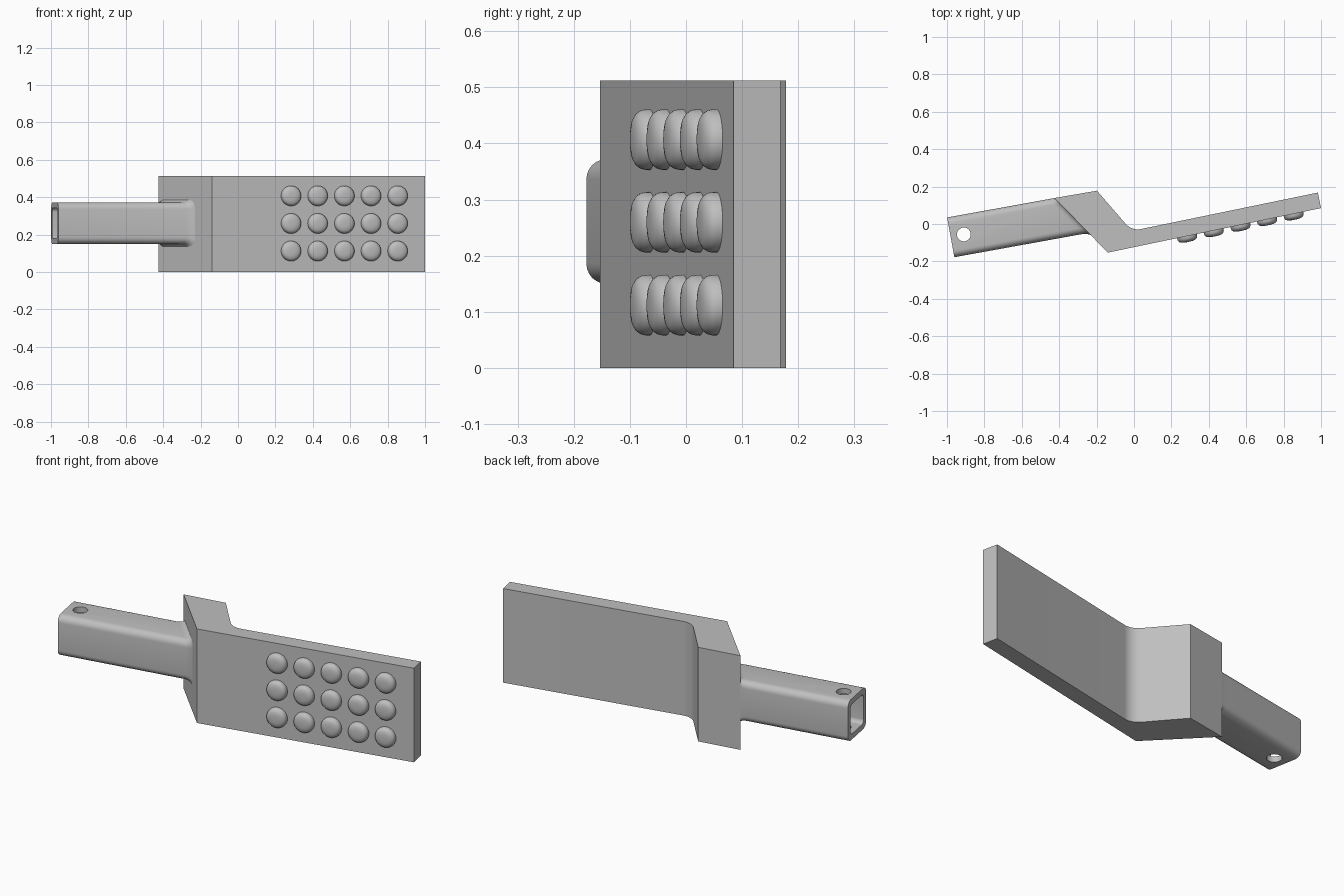
import bpy, bmesh, math
from mathutils import Vector, Matrix

if "Cube" in bpy.data.objects:
    bpy.data.objects.remove(bpy.data.objects["Cube"])

HEIGHT = 0.512
grey = bpy.data.materials.new("light grey")
grey.diffuse_color = (0.52, 0.52, 0.52, 1)
grey.use_nodes = True
grey.node_tree.nodes["Principled BSDF"].inputs["Base Color"].default_value = grey.diffuse_color


def make(name, bm, smooth=30):
    bmesh.ops.recalc_face_normals(bm, faces=bm.faces)
    me = bpy.data.meshes.new(name)
    bm.to_mesh(me)
    bm.free()
    me.materials.append(grey)
    ob = bpy.data.objects.new(name, me)
    bpy.context.collection.objects.link(ob)
    bpy.ops.object.select_all(action='DESELECT')
    ob.select_set(True)
    bpy.context.view_layer.objects.active = ob
    bpy.ops.object.shade_smooth_by_angle(angle=math.radians(smooth))
    return ob


def fillet(prev, corner, nxt, radius, steps=10):
    """Points of an arc that rounds off a 2D corner."""
    a, b = (prev - corner).normalized(), (nxt - corner).normalized()
    half = a.angle(b) / 2
    centre = corner + (a + b).normalized() * radius / math.sin(half)
    t = radius / math.tan(half)
    p, q = corner + a * t - centre, corner + b * t - centre
    return [centre + (p.lerp(q, i / steps)).normalized() * radius
            for i in range(steps + 1)]


def rounded_rect(w, h, r, steps=6):
    pts = []
    for k, (sx, sy) in enumerate([(1, 1), (-1, 1), (-1, -1), (1, -1)]):
        for i in range(steps + 1):
            a = math.pi / 2 * (k + i / steps)
            pts.append((sx * (w / 2 - r) + r * math.cos(a),
                        sy * (h / 2 - r) + r * math.sin(a)))
    return pts


# Bent plate: profile seen from above, extruded upwards
V = Vector
back_l, front_l = V((-0.198, 0.178)), V((-0.425, 0.139))
bend, inner = V((-0.14, -0.153)), V((-0.012, -0.037))
end_f, end_b = V((1.0, 0.085)), V((0.983, 0.168))
profile = [front_l, bend, end_f, end_b] + fillet(end_b, inner, back_l, 0.085) + [back_l]
bm = bmesh.new()
face = bm.faces.new([bm.verts.new((p.x, p.y, 0)) for p in profile])
top = bmesh.ops.extrude_face_region(bm, geom=[face])["geom"]
bmesh.ops.translate(bm, vec=(0, 0, HEIGHT),
                    verts=[v for v in top if isinstance(v, bmesh.types.BMVert)])
make("bent_plate", bm)

# Hollow square tube, ending on the slanted face of the plate with a small flare
W, H, WALL, ZC = 0.216, 0.222, 0.03, 0.261
ang = math.atan2(0.104, 0.575)
axis = V((math.cos(ang), math.sin(ang), 0))
side = V((-math.sin(ang), math.cos(ang), 0))
start = V((-0.999, 0.035, ZC)) - side * W / 2
slant = (bend - front_l).to_3d()
normal = V((-slant.y, slant.x, 0)).normalized()
plane_pt = front_l.to_3d()

bm = bmesh.new()


def ring(pts, back=None, grow=0.0):
    """Ring at the open end, or at a distance back from the slanted face."""
    out = []
    for u, v in pts:
        gu = min(0, u / (W / 2)) * grow
        gv = max(-1, min(1, v / (H / 2) * 1.2)) * grow
        p = start + side * (u + gu) + V((0, 0, v + gv))
        if back is not None:
            p += axis * ((plane_pt - p).dot(normal) / axis.dot(normal) - back)
        out.append(bm.verts.new(p))
    return out


outer = rounded_rect(W, H, 0.036)
hollow = rounded_rect(W - 2 * WALL, H - 2 * WALL, 0.022)
rings = [ring(outer), ring(outer, 0.035), ring(outer, 0.016, 0.003),
         ring(outer, 0.005, 0.008), ring(outer, 0, 0.014), ring(hollow, 0), ring(hollow)]
n = len(outer)
for a, b in zip(rings, rings[1:] + rings[:1]):
    for i in range(n):
        j = (i + 1) % n
        bm.faces.new((a[i], a[j], b[j], b[i]))
tube = make("socket_tube", bm)

# Pin hole through the top and bottom walls of the tube
bpy.ops.mesh.primitive_cylinder_add(vertices=32, radius=0.037, depth=0.6,
                                    location=(-0.91, -0.056, ZC))
cutter = bpy.context.object
cutter.name = "pin_hole_cutter"
cutter.hide_render = True
cut = tube.modifiers.new("pin hole", 'BOOLEAN')
cut.object = cutter
cut.operation = 'DIFFERENCE'
cut.solver = 'EXACT'
bpy.context.view_layer.objects.active = tube
bpy.ops.object.modifier_apply(modifier=cut.name)
bpy.data.objects.remove(cutter)

# Rounded studs on the front face of the plate
along = (end_f - bend).normalized()
out_dir = V((along.y, -along.x, 0))
turn = Matrix((along.to_3d(), V((0, 0, 1)), out_dir)).transposed()
stud_profile = [(0.054, -0.01), (0.054, 0.008), (0.052, 0.016), (0.047, 0.023),
                (0.039, 0.028), (0.025, 0.031), (0.012, 0.032)]
SEG = 32
for col in range(5):
    for row in range(3):
        x = 0.283 + col * 0.1425
        y = bend.y + (x - bend.x) * along.y / along.x
        base = V((x, y, 0.112 + row * 0.1475))
        bm = bmesh.new()
        loops = [[bm.verts.new(base + turn @ V((r * math.cos(2 * math.pi * i / SEG),
                                                r * math.sin(2 * math.pi * i / SEG), h)))
                  for i in range(SEG)] for r, h in stud_profile]
        for a, b in zip(loops, loops[1:]):
            for i in range(SEG):
                j = (i + 1) % SEG
                bm.faces.new((a[i], a[j], b[j], b[i]))
        bm.faces.new(loops[0])
        bm.faces.new(loops[-1])
        make(f"stud_{col + 1}_{row + 1}", bm, 40)
